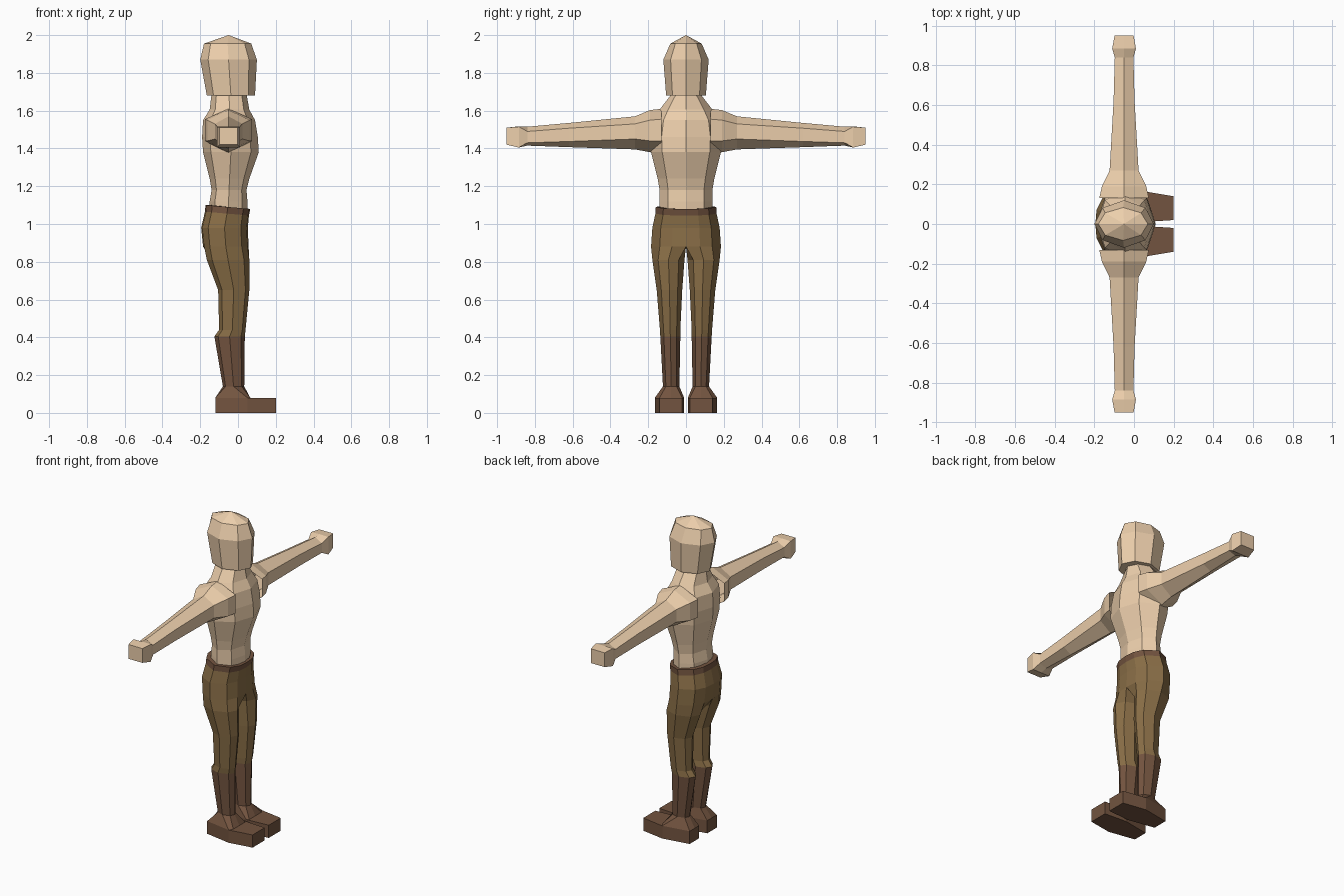
import bpy, bmesh

if "Cube" in bpy.data.objects:
    bpy.data.objects.remove(bpy.data.objects["Cube"])


def material(name, rgb):
    m = bpy.data.materials.new(name)
    m.diffuse_color = (*rgb, 1)
    m.use_nodes = True
    m.node_tree.nodes["Principled BSDF"].inputs["Base Color"].default_value = m.diffuse_color
    return m


skin = material("skin", (0.84, 0.62, 0.41))
cloth = material("cloth", (0.25, 0.155, 0.062))
leather = material("leather", (0.17, 0.088, 0.05))


def loft(name, rings, mat, start=True, end=True, mirror=False):
    """Skin a list of equal-length point rings; optionally mirror across y = 0."""
    bm = bmesh.new()
    vs = [[bm.verts.new(p) for p in r] for r in rings]
    n = len(vs[0])
    for a, b in zip(vs, vs[1:]):
        for i in range(n):
            j = (i + 1) % n
            bm.faces.new((a[i], a[j], b[j], b[i]))
    if start:
        bm.faces.new(vs[0][::-1])
    if end:
        bm.faces.new(vs[-1])
    bmesh.ops.remove_doubles(bm, verts=bm.verts, dist=0.0005)
    bmesh.ops.recalc_face_normals(bm, faces=bm.faces)
    # drop walls that lie on the mirror plane
    inner = [f for f in bm.faces if all(abs(v.co.y) < 1e-4 for v in f.verts)]
    bmesh.ops.delete(bm, geom=inner, context='FACES')
    me = bpy.data.meshes.new(name)
    bm.to_mesh(me)
    bm.free()
    me.materials.append(mat)
    ob = bpy.data.objects.new(name, me)
    bpy.context.collection.objects.link(ob)
    if mirror:
        mod = ob.modifiers.new("mirror", 'MIRROR')
        mod.use_axis = (False, True, False)
    return ob


OCT = [(1, 0), (.72, .68), (0, 1), (-.72, .68), (-1, 0), (-.72, -.68), (0, -1), (.72, -.68)]
HIP = [(1, 0), (.95, .4), (.7, .75), (0, 1), (-.7, .75), (-.95, .4), (-1, 0), (0, 0)]
LEG = [(.75, .18), (1, .5), (.75, .82), (0, 1), (-.75, .82), (-1, .5), (-.75, .18), (0, 0)]


def octagon(z, x0, x1, w):
    c, h = (x0 + x1) / 2, (x1 - x0) / 2
    return [(c + h * u, w * v, z) for u, v in OCT]


def limb(shape, z, x0, x1, y0, y1, tilt=0):
    c, h = (x0 + x1) / 2, (x1 - x0) / 2
    return [(c + h * u, y0 + (y1 - y0) * v, z - tilt * u) for u, v in shape]


# head
loft("head", [octagon(*r) for r in [
    (1.68, -.165, .09, .105), (1.87, -.2, .1, .12), (1.955, -.18, .07, .083), (2.0, -.05, -.05, 0)]], skin)

# torso and neck
loft("torso", [octagon(*r) for r in [
    (1.06, -.15, .05, .14), (1.12, -.15, .05, .14), (1.18, -.14, .045, .14), (1.24, -.15, .06, .15),
    (1.38, -.185, .11, .185), (1.46, -.19, .105, .19), (1.55, -.185, .09, .175), (1.605, -.15, .06, .14),
    (1.69, -.14, .045, .075)]], skin, end=False, start=False)


# arms with shoulders and blocky hands
def arm_ring(y, h, top, upper, lower, bottom):
    c = -.05
    return [(c, y, top), (c + h, y, upper), (c + h, y, lower), (c, y, bottom), (c - h, y, lower), (c - h, y, upper)]


loft("arms", [arm_ring(*r) for r in [
    (.13, .125, 1.61, 1.555, 1.44, 1.37), (.19, .112, 1.603, 1.55, 1.44, 1.38),
    (.27, .073, 1.57, 1.53, 1.45, 1.395), (.62, .053, 1.535, 1.507, 1.437, 1.407),
    (.84, .047, 1.515, 1.49, 1.43, 1.415), (.885, .06, 1.517, 1.515, 1.405, 1.405),
    (.95, .048, 1.51, 1.51, 1.42, 1.42)]], skin, start=False, mirror=True)

# belt
waist = limb(HIP, 1.055, -.175, .058, 0, .162, .01)
loft("belt", [limb(HIP, 1.09, -.145, .045, 0, .135, .01), limb(HIP, 1.09, -.172, .065, 0, .16, .01), waist],
     leather, start=False, end=False, mirror=True)

# trousers, splitting into legs below the crotch
boot_top = limb(LEG, .405, -.125, .036, .03, .136)
loft("trousers", [
    waist, limb(HIP, .98, -.195, .052, 0, .178), limb(HIP, .88, -.185, .056, 0, .185),
    limb(LEG, .81, -.165, .06, .008, .178), limb(LEG, .65, -.105, .06, .02, .155),
    limb(LEG, .44, -.1, .04, .03, .138), boot_top], cloth, start=False, end=False, mirror=True)

# boots
SOLE = [(.2, .02), (.2, .08), (.2, .14), (.05, .165), (-.12, .135), (-.12, .085), (-.12, .04), (.05, .01)]
foot = [(x, y, .08) for x, y in SOLE]
instep = [(min(x, .065), y, .08) for x, y in SOLE]
loft("boots", [boot_top, limb(LEG, .14, -.08, .033, .035, .122), instep, foot, [(x, y, 0) for x, y, _ in foot]],
     leather, start=False, mirror=True)
